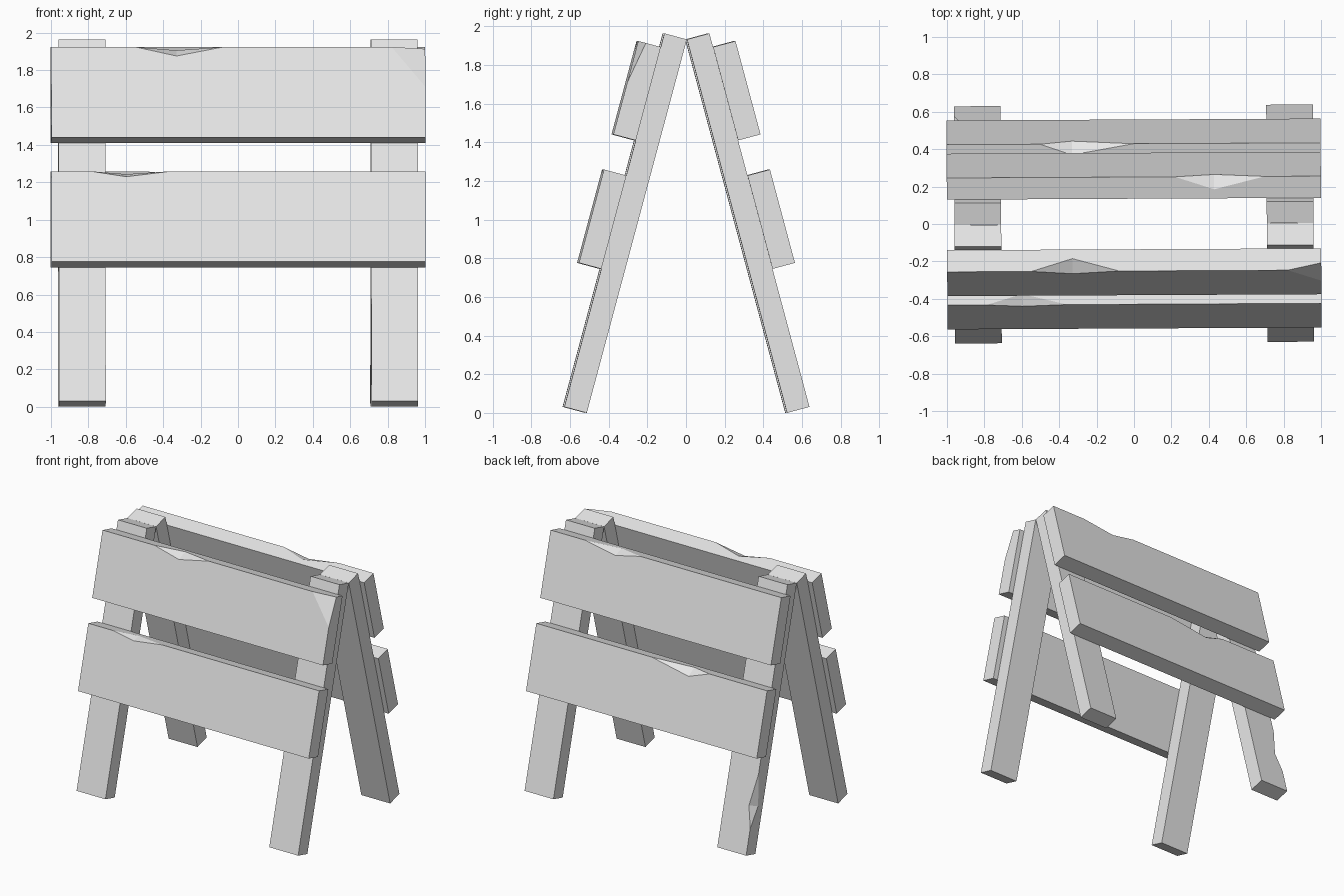
import bpy
import bmesh
from math import radians, pi
from mathutils import Matrix, Vector

cube = bpy.data.objects.get("Cube")
if cube:
    bpy.data.objects.remove(cube, do_unlink=True)

LEAN = radians(15)
YAW = 0.005
THICK = 0.12
FOOT = 0.518
LEG_LENGTH = 2.0
BOARD_HEIGHT = 0.5

grey = bpy.data.materials.new("light_grey")
grey.use_nodes = True
colour = (0.8, 0.8, 0.8, 1)
grey.diffuse_color = colour
grey.node_tree.nodes["Principled BSDF"].inputs["Base Color"].default_value = colour


def box(x0, x1, out, low, high):
    """Plank in panel space: x across, -y outwards, z up along the legs."""
    bm = bmesh.new()
    bmesh.ops.create_cube(bm, size=1)
    for v in bm.verts:
        v.co = (x0 if v.co.x < 0 else x1,
                -out - THICK if v.co.y < 0 else -out,
                low if v.co.z < 0 else high)
    return bm


def chip(bm, a, b, c, d):
    """Knock a splinter out of edge a-b, reaching c and d on its two faces."""
    a, b, c, d = (Vector(p) for p in (a, b, c, d))

    def on_line(e):
        start, end = (v.co for v in e.verts)
        along = (end - start).normalized()
        return all((p - start).cross(along).length < 1e-4 for p in (a, b))

    edge = next(e for e in bm.edges if on_line(e))
    v, last = sorted(edge.verts, key=lambda w: (w.co - a).length - (w.co - b).length)
    ring = []
    for p in (a, (a + b) / 2, b):
        v = bmesh.utils.edge_split(bm.edges.get((v, last)), v, 0.5)[1]
        v.co = p
        ring.append(v)
    va, middle, vb = ring
    bm.normal_update()
    tips = []
    for p in (c, d):
        face = min(middle.link_faces, key=lambda f: abs((p - a).dot(f.normal)))
        bmesh.utils.face_split(face, va, vb, coords=[p])
        tips.append(min(bm.verts, key=lambda w: (w.co - p).length))
    bm.verts.remove(middle)
    bm.faces.new((va, *tips))
    bm.faces.new((vb, *reversed(tips)))


def cut_corner(bm, p, q, r, corner):
    """Slice off one corner along the plane through three points."""
    p, q, r, corner = (Vector(k) for k in (p, q, r, corner))
    normal = (q - p).cross(r - p).normalized()
    if normal.dot(corner - p) < 0:
        normal.negate()
    geom = bm.verts[:] + bm.edges[:] + bm.faces[:]
    cut = bmesh.ops.bisect_plane(bm, geom=geom, plane_co=p, plane_no=normal,
                                 clear_outer=True)["geom_cut"]
    bmesh.ops.contextual_create(bm, geom=[e for e in cut if isinstance(e, bmesh.types.BMEdge)])


def finish(bm, name, turn):
    """Lean the plank and turn it to the front or the back."""
    bmesh.ops.recalc_face_normals(bm, faces=bm.faces[:])
    bm.transform(Matrix.Rotation(turn + YAW, 4, "Z")
                 @ Matrix.Translation((0, -FOOT, 0))
                 @ Matrix.Rotation(-LEAN, 4, "X"))
    mesh = bpy.data.meshes.new(name)
    bm.to_mesh(mesh)
    bm.free()
    mesh.materials.append(grey)
    bpy.context.collection.objects.link(bpy.data.objects.new(name, mesh))


# Board chips: start, tip, end across the board, then depth inwards and down
BOARDS = {
    "front": (("upper", 1.427, (-0.55, -0.33, -0.08, 0.07, 0.05)),
              ("lower", 0.739, (-0.79, -0.60, -0.36, 0.06, 0.03))),
    "back": (("upper", 1.427, (-0.70, -0.43, -0.22, 0.07, 0.045)),
             ("lower", 0.739, (0.0, 0.33, 0.50, 0.06, 0.06))),
}

for side, turn in (("front", 0), ("back", pi)):
    # Legs
    for end, x in (("left", 0.835), ("right", -0.835)):
        bm = box(x - 0.125, x + 0.125, 0, 0, LEG_LENGTH)
        if side == "back" and x > 0:
            edge_x = x + 0.125
            chip(bm, (edge_x, -THICK, 0.2), (edge_x, -THICK, 0.6),
                 (edge_x - 0.04, -THICK, 0.36), (edge_x, -THICK + 0.06, 0.36))
        name_end = end if side == "front" else {"left": "right", "right": "left"}[end]
        finish(bm, f"{side}_{name_end}_leg", turn)

    # Boards
    for level, low, (x0, xm, x1, inward, down) in BOARDS[side]:
        top = low + BOARD_HEIGHT
        outer = -2 * THICK
        bm = box(-1, 1, THICK, low, top)
        if side == "front" and level == "upper":
            cut_corner(bm, (0.82, outer, top), (1, outer + 0.04, top),
                       (1, outer, top - 0.22), (1, outer, top))
        chip(bm, (x0, outer, top), (x1, outer, top),
             (xm, outer + inward, top), (xm, outer, top - down))
        finish(bm, f"{side}_{level}_board", turn)
